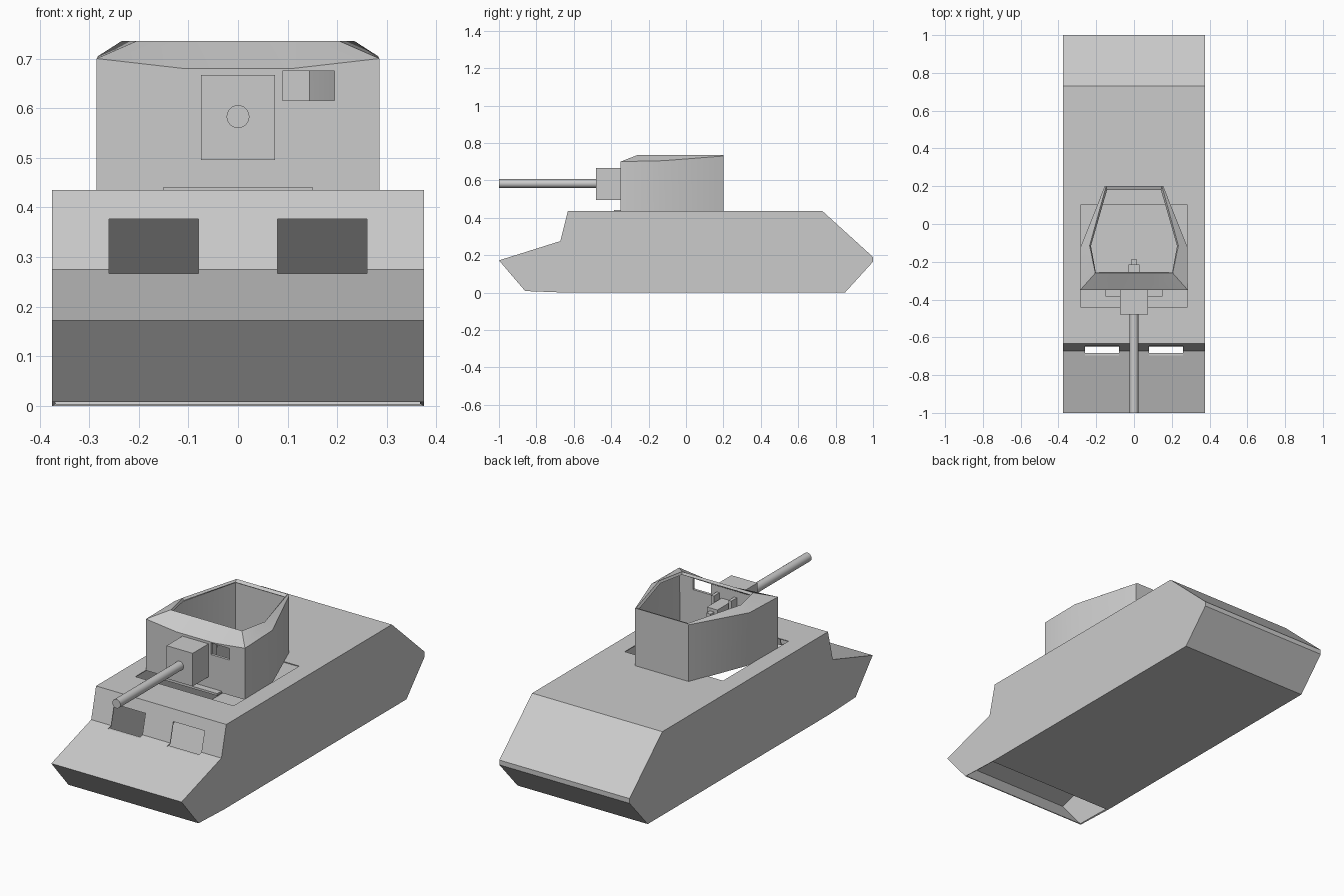
import bpy, bmesh, math

if "Cube" in bpy.data.objects:
    bpy.data.objects.remove(bpy.data.objects["Cube"])

def make(name, verts, faces):
    me = bpy.data.meshes.new(name)
    bm = bmesh.new()
    vs = [bm.verts.new(v) for v in verts]
    for f in faces:
        bm.faces.new([vs[i] for i in f])
    bmesh.ops.recalc_face_normals(bm, faces=bm.faces)
    bm.to_mesh(me)
    bm.free()
    ob = bpy.data.objects.new(name, me)
    bpy.context.collection.objects.link(ob)
    return ob

def box(name, x0, x1, y0, y1, z0, z1):
    v = [(x, y, z) for x in (x0, x1) for y in (y0, y1) for z in (z0, z1)]
    return make(name, v, [(0, 1, 3, 2), (4, 6, 7, 5), (0, 4, 5, 1),
                          (2, 3, 7, 6), (0, 2, 6, 4), (1, 5, 7, 3)])

def rod(name, r, y0, y1, x, z, n=24):
    bpy.ops.mesh.primitive_cylinder_add(vertices=n, radius=r, depth=y1 - y0,
        location=(x, (y0 + y1) / 2, z), rotation=(math.pi / 2, 0, 0))
    ob = bpy.context.object
    ob.name = name
    bpy.ops.object.shade_smooth_by_angle()
    return ob

def activate(ob):
    bpy.ops.object.select_all(action='DESELECT')
    ob.select_set(True)
    bpy.context.view_layer.objects.active = ob

def apply(ob, mod):
    activate(ob)
    bpy.ops.object.modifier_apply(modifier=mod.name)

def shell(ob, t):
    m = ob.modifiers.new("shell", 'SOLIDIFY')
    m.thickness, m.offset, m.use_even_offset = t, -1, True
    apply(ob, m)

def cut(ob, *dims):
    c = box("cutter", *dims)
    c.hide_render = True
    m = ob.modifiers.new("cut", 'BOOLEAN')
    m.operation, m.object, m.solver = 'DIFFERENCE', c, 'EXACT'
    apply(ob, m)
    bpy.data.objects.remove(c)

# hull: hollow side profile, open underneath at the front
prof = [(-0.86, 0.008), (-1, 0.172), (-0.672, 0.275), (-0.632, 0.435), (0.73, 0.435),
        (1, 0.19), (1, 0.165), (0.85, 0), (-0.65, 0)]
n = len(prof)
hull = make("hull", [(s * 0.375, y, z) for s in (-1, 1) for y, z in prof],
            [tuple(range(n)), tuple(range(2 * n - 1, n - 1, -1))] +
            [(i, i + 1, n + i + 1, n + i) for i in range(n - 1)])
shell(hull, 0.004)
cut(hull, -0.283, 0.283, -0.44, 0.1, 0.38, 0.5)
for s in (-1, 1):
    a, b = sorted((s * 0.08, s * 0.26))
    cut(hull, a, b, -0.75, -0.58, 0.267, 0.377)

# turret: open-topped wall with a sloped upper band
half_mid = [(0.11, -0.35, 0.68), (0.285, -0.35, 0.70), (0.282, -0.12, 0.705), (0.155, 0.2, 0.73)]
half_top = [(0.1, -0.26), (0.205, -0.26), (0.235, -0.115), (0.148, 0.2)]
mid = half_mid + [(-x, y, z) for x, y, z in reversed(half_mid)]
top = [(x, y, 0.735) for x, y in half_top + [(-x, y) for x, y in reversed(half_top)]]
base = [(x, y, 0.432) for x, y, z in mid]
k = len(mid)
turret = make("turret", base + mid + top,
              [(r * k + i, r * k + (i + 1) % k, (r + 1) * k + (i + 1) % k, (r + 1) * k + i)
               for r in range(2) for i in range(k)])
shell(turret, 0.014)
cut(turret, 0.09, 0.195, -0.4, -0.29, 0.615, 0.675)
activate(turret)
bpy.ops.object.shade_smooth_by_angle()

# gun
box("mantlet", -0.075, 0.075, -0.48, -0.338, 0.495, 0.667)
rod("barrel", 0.023, -1, -0.47, 0, 0.583)
box("breech", -0.03, 0.03, -0.34, -0.215, 0.55, 0.615)
box("breech_handle", -0.012, 0.012, -0.215, -0.185, 0.57, 0.6)
for s in (-1, 1):
    rod("recoil_cylinder", 0.012, -0.34, -0.27, s * 0.05, 0.56, 12)
    box("gun_bracket", s * 0.05 - 0.008, s * 0.05 + 0.008, -0.34, -0.29, 0.59, 0.64)

# plate at the foot of the turret
box("foot_plate", -0.15, 0.15, -0.385, -0.34, 0.43, 0.441)
